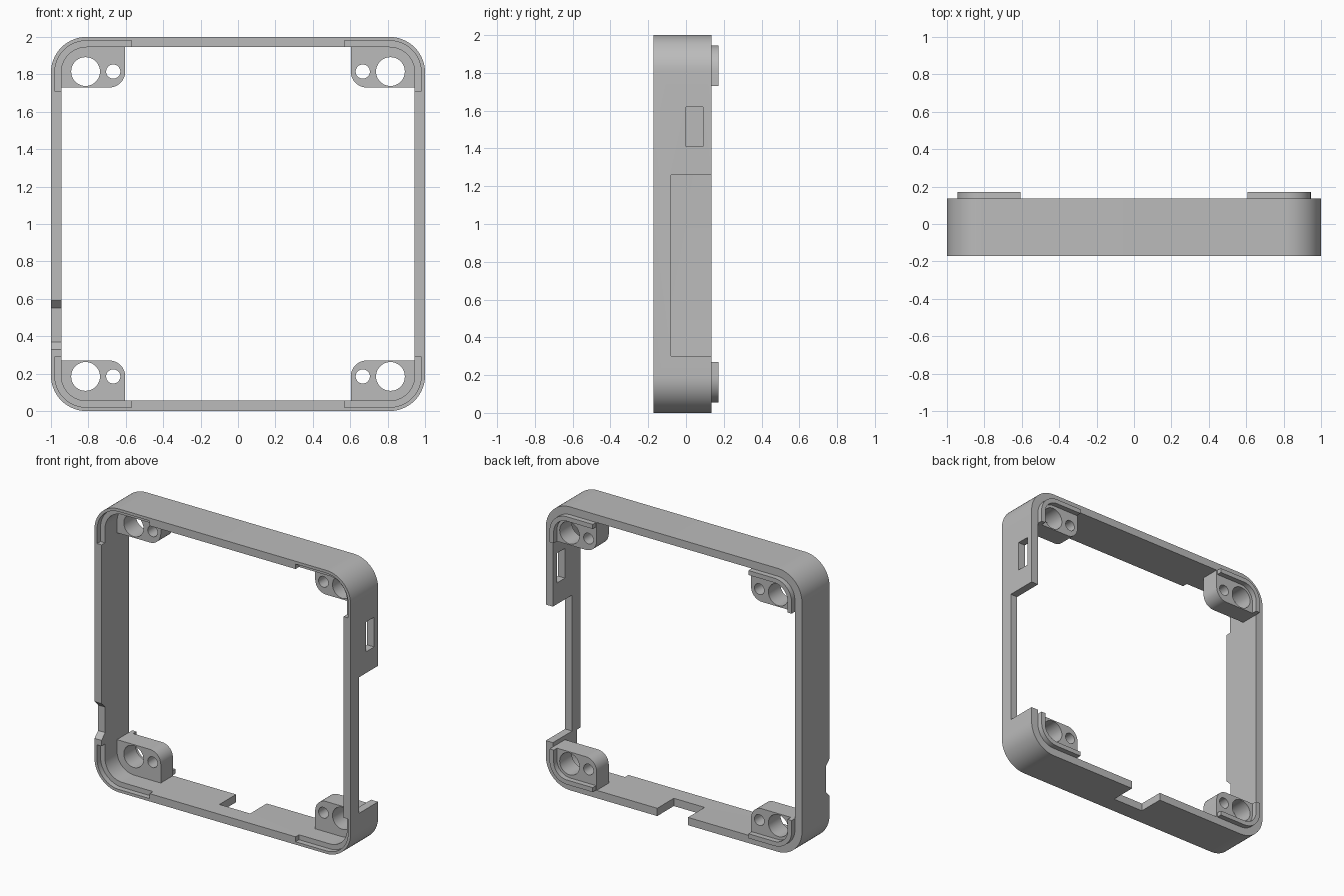
import bpy, bmesh
from math import sin, cos, pi
from mathutils import Vector

if "Cube" in bpy.data.objects:
    bpy.data.objects.remove(bpy.data.objects["Cube"])

grey = bpy.data.materials.new("plain grey")
grey.use_nodes = True
grey.diffuse_color = (0.5, 0.5, 0.5, 1)
grey.node_tree.nodes["Principled BSDF"].inputs["Base Color"].default_value = grey.diffuse_color

FRONT, BACK, WALL = -0.172, 0.135, 0.055
CENTRE, RADIUS = 0.81, 0.19          # outer corner arcs
CORNERS = [(sx, sz) for sx in (-1, 1) for sz in (-1, 1)]


def arc(cx, cz, r, a0, a1, n=14):
    return [(cx + r * cos(a0 + (a1 - a0) * i / n), cz + r * sin(a0 + (a1 - a0) * i / n))
            for i in range(n + 1)]


def prism(name, points, lo, hi, along_x=False):
    """Extrude an x-z profile along y, or a y-z profile along x; z is from mid height."""
    bm = bmesh.new()
    place = (lambda p, d: (d, p[0], p[1] + 1)) if along_x else (lambda p, d: (p[0], d, p[1] + 1))
    face = bm.faces.new([bm.verts.new(place(p, lo)) for p in points])
    moved = bmesh.ops.extrude_face_region(bm, geom=[face])["geom"]
    shift = Vector((hi - lo, 0, 0) if along_x else (0, hi - lo, 0))
    bmesh.ops.translate(bm, vec=shift, verts=[v for v in moved if isinstance(v, bmesh.types.BMVert)])
    bmesh.ops.recalc_face_normals(bm, faces=bm.faces)
    mesh = bpy.data.meshes.new(name)
    bm.to_mesh(mesh)
    bm.free()
    mesh.materials.append(grey)
    ob = bpy.data.objects.new(name, mesh)
    bpy.context.collection.objects.link(ob)
    return ob


def box(x0, x1, z0, z1, lo, hi):
    return prism("cutter", [(x0, z0), (x1, z0), (x1, z1), (x0, z1)], lo, hi)


def cut(ob, cutters):
    """Subtract the cutters, then remove them."""
    for c in cutters:
        mod = ob.modifiers.new("cut", 'BOOLEAN')
        mod.operation, mod.solver, mod.object = 'DIFFERENCE', 'EXACT', c
    graph = bpy.context.evaluated_depsgraph_get()
    mesh = bpy.data.meshes.new_from_object(ob.evaluated_get(graph))
    ob.modifiers.clear()
    ob.data = mesh
    for c in cutters:
        bpy.data.objects.remove(c)


def rounded_square(inset):
    pts = []
    for i, (sx, sz) in enumerate([(1, 1), (-1, 1), (-1, -1), (1, -1)]):
        pts += arc(sx * CENTRE, sz * CENTRE, RADIUS - inset, i * pi / 2, (i + 1) * pi / 2)
    return pts


def corner_path(inset, x0, z0):
    """Line along the wall, round the corner and down the other wall."""
    return [(x0, 1 - inset)] + arc(CENTRE, CENTRE, RADIUS - inset, pi / 2, 0) + [(1 - inset, z0)]


def flip(points, sx, sz):
    return [(x * sx, z * sz) for x, z in points]


# Outer frame with its openings
frame = prism("frame", rounded_square(0), FRONT, BACK)
cutters = [
    prism("cutter", rounded_square(WALL), -0.4, 0.4),
    box(0.9, 1.1, -0.70, 0.26, -0.08, 0.4),       # long side opening
    box(0.9, 1.1, 0.41, 0.62, 0, 0.09),           # side window
    box(-0.11, 0.13, -1.1, -0.9, -0.05, 0.4),     # bottom notch
    prism("cutter", [(-0.212, -0.71), (-0.132, -0.63), (-0.132, -0.45), (-0.212, -0.37)],
          -1.1, -0.9, along_x=True),              # bevelled front notch
]
rebate = corner_path(0.02, 0.57, 0.71) + corner_path(0.07, 0.57, 0.71)[::-1]
cutters += [prism("cutter", flip(rebate, *s), -0.3, -0.134) for s in CORNERS]
cut(frame, cutters)
parts = [frame]

# Corner posts with two holes each, and a raised lip behind
post = corner_path(WALL - 0.01, 0.603, 0.73) + arc(0.688, 0.815, 0.085, 1.5 * pi, pi)
lip = corner_path(WALL, 0.608, 0.73) + corner_path(0.087, 0.608, 0.73)[::-1]
for sx, sz in CORNERS:
    side = ("lower", "upper")[sz > 0] + ("_right", "_left")[sx > 0]
    ob = prism(side + "_post", flip(post, sx, sz), 0, BACK)
    cut(ob, [prism("cutter", arc(sx * x, sz * 0.815, r, 0, 2 * pi, 40)[:-1], -0.2, 0.3)
             for x, r in ((0.815, 0.077), (0.667, 0.038))])
    parts += [ob, prism(side + "_lip", flip(lip, sx, sz), BACK - 0.01, 0.172)]

bpy.ops.object.select_all(action='DESELECT')
for ob in parts:
    ob.select_set(True)
bpy.context.view_layer.objects.active = frame
bpy.ops.object.shade_smooth_by_angle(angle=pi / 6)
